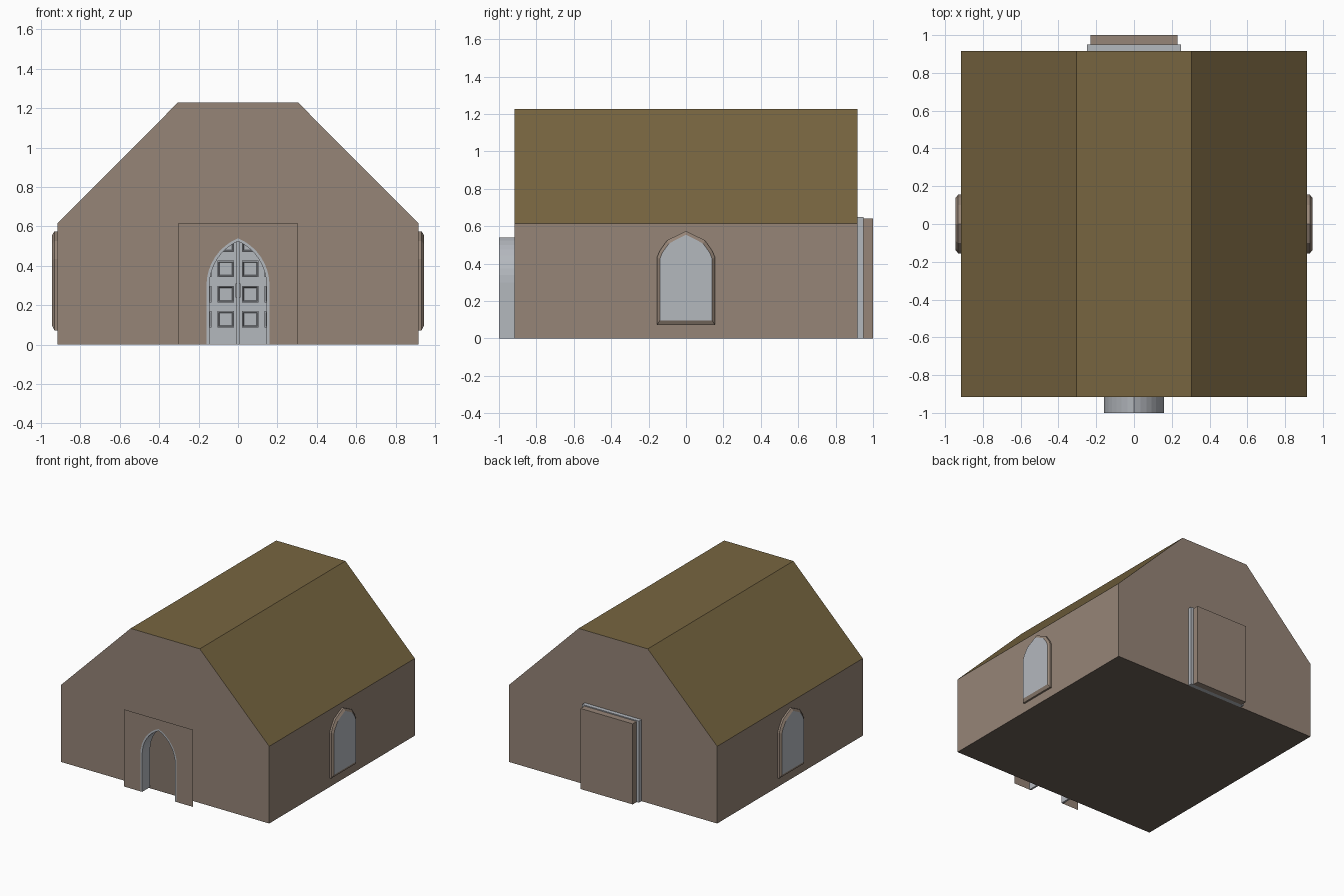
import bpy, bmesh, math

if "Cube" in bpy.data.objects:
    bpy.data.objects.remove(bpy.data.objects["Cube"])

def material(name, hexcol):
    def lin(c):
        c /= 255
        return c / 12.92 if c <= 0.04045 else ((c + 0.055) / 1.055) ** 2.4
    m = bpy.data.materials.new(name)
    m.diffuse_color = [lin(int(hexcol[i:i + 2], 16)) for i in (0, 2, 4)] + [1]
    m.use_nodes = True
    m.node_tree.nodes["Principled BSDF"].inputs["Base Color"].default_value = m.diffuse_color
    return m

STONE = material("brown stone", "968577")
ROOF = material("olive roof", "776540")
GREY = material("pale grey", "b4b8be")
FLOOR = material("dark brown floor", "6b5f56")

def make(name, faces, mats, indices=None, recalc=False):
    """Object from a list of polygons; shared corners are welded."""
    bm = bmesh.new()
    for k, pts in enumerate(faces):
        f = bm.faces.new([bm.verts.new(p) for p in pts])
        f.material_index = indices[k] if indices else 0
    bmesh.ops.remove_doubles(bm, verts=bm.verts, dist=1e-5)
    if recalc:
        bmesh.ops.recalc_face_normals(bm, faces=bm.faces)
    me = bpy.data.meshes.new(name)
    bm.to_mesh(me)
    bm.free()
    for m in mats:
        me.materials.append(m)
    ob = bpy.data.objects.new(name, me)
    bpy.context.collection.objects.link(ob)
    return ob

def box(x0, x1, y0, y1, z0, z1):
    a = [(x0, y0), (x1, y0), (x1, y1), (x0, y1)]
    fs = [[(x, y, z0) for x, y in reversed(a)], [(x, y, z1) for x, y in a]]
    for i in range(4):
        p, q = a[i], a[(i + 1) % 4]
        fs.append([(*p, z0), (*q, z0), (*q, z1), (*p, z1)])
    return fs

def loft(rings):
    n = len(rings[0])
    return [[r[i], r[(i + 1) % n], s[(i + 1) % n], s[i]]
            for r, s in zip(rings, rings[1:]) for i in range(n)]

def arch(w, spring, top, n=8):
    """Pointed arch outline (x, z), from right foot over to left foot."""
    h = top - spring
    c = (w * w - h * h) / (2 * w)
    r = w - c
    end = math.atan2(h, -c)
    right = [(w, 0)] + [(c + r * math.cos(end * i / n), spring + r * math.sin(end * i / n))
                        for i in range(n)]
    return right + [(0, top)] + [(-x, z) for x, z in reversed(right)]

W, E, R, T = 0.917, 0.615, 0.305, 1.228     # half width, eaves, half ridge, top
outer = arch(0.16, 0.30, 0.54)
inner = arch(0.145, 0.30, 0.525)
gable = [(-W, 0), (-W, E), (-R, T), (R, T), (W, E), (W, 0)]
back_hole = [(0.23, 0), (0.23, 0.63), (-0.23, 0.63), (-0.23, 0)]

# hollow walls with an arched front opening and a square back opening
make("walls", [
    [(x, -W, z) for x, z in reversed(gable + outer)],
    [(x, W, z) for x, z in gable + back_hole],
    [(W, -W, 0), (W, W, 0), (W, W, E), (W, -W, E)],
    [(-W, W, 0), (-W, -W, 0), (-W, -W, E), (-W, W, E)]], [STONE])

# roof: two slopes and a flat top
make("roof", [[(*p[:1], -W, p[1]), (*q[:1], -W, q[1]), (q[0], W, q[1]), (p[0], W, p[1])]
              for p, q in zip(gable[1:4], gable[2:5])], [ROOF])

make("floor", [[(-W, -W, 0), (-W, W, 0), (W, W, 0), (W, -W, 0)]], [FLOOR])

# flat panel standing in front of the wall, around the arch
panel = [(-R, 0), (-R, E), (R, E), (R, 0)]
make("front_panel", [[(x, -1, z) for x, z in reversed(panel + outer)]], [STONE])

# arch lining the front opening
ring = [[(x, y, z) for x, z in prof]
        for prof, y in ((outer, -1), (inner, -1), (inner, -0.9), (outer, -0.9))]
arch_faces = []
for a, b in zip(ring, ring[1:] + ring[:1]):
    arch_faces += [[a[i], a[i + 1], b[i + 1], b[i]] for i in range(len(a) - 1)]
arch_faces += [[r[0] for r in ring], [r[-1] for r in ring]]
make("door_arch", arch_faces, [GREY], recalc=True)

# back door frame, and the stone block behind it
make("back_door_frame", box(-0.25, 0.25, W, 0.95, 0, 0.65), [GREY])
make("back_block", box(-0.23, 0.23, 0.95, 1.0, 0, 0.642), [STONE])

# door leaves seen from inside: raised panels with a sunken border
for side, tag in ((-1, "left"), (1, "right")):
    fs = []
    xs = sorted((side * 0.004, side * 0.23))
    fs += box(*xs, 0.905, W, 0, 0.63)
    make("door_leaf_" + tag, fs, [GREY])
    fs = []
    for col in range(2):
        for row in range(4):
            cx, cz = side * (0.062 + 0.115 * col), 0.128 + 0.128 * row
            h = 0.042
            rect = lambda s, y: [(cx - s, y, cz - s), (cx + s, y, cz - s),
                                 (cx + s, y, cz + s), (cx - s, y, cz + s)]
            rings = [rect(h, 0.905), rect(h, 0.893), rect(h - 0.006, 0.893),
                     rect(h - 0.010, 0.902)]
            fs += loft(rings) + [rings[-1]]
    make("door_panels_" + tag, fs, [GREY])
    make("door_handle_" + tag, box(*sorted((side * 0.006, side * 0.013)), 0.88, 0.905,
                                   0.24, 0.31), [GREY])

# side windows: stone surround with chamfered edge and a grey pane
def window_outline(w, z0, shoulder, mid, top):
    right = [(w, z0), (w, shoulder), (w * 0.9, shoulder + 0.035), (w * 0.65, mid)]
    return right + [(0, top)] + [(-y, z) for y, z in reversed(right)]

big = window_outline(0.155, 0.072, 0.435, 0.525, 0.575)
small = window_outline(0.14, 0.097, 0.425, 0.508, 0.555)
for s, tag in ((1, "right"), (-1, "left")):
    rings = [[(s * x, y, z) for y, z in prof]
             for prof, x in ((big, W - 0.005), (big, 0.931), (small, 0.944))]
    fs = loft(rings) + [rings[-1]]
    if s < 0:
        fs = [list(reversed(f)) for f in fs]
    make("window_" + tag, fs, [STONE, GREY], [0] * (len(fs) - 1) + [1])
